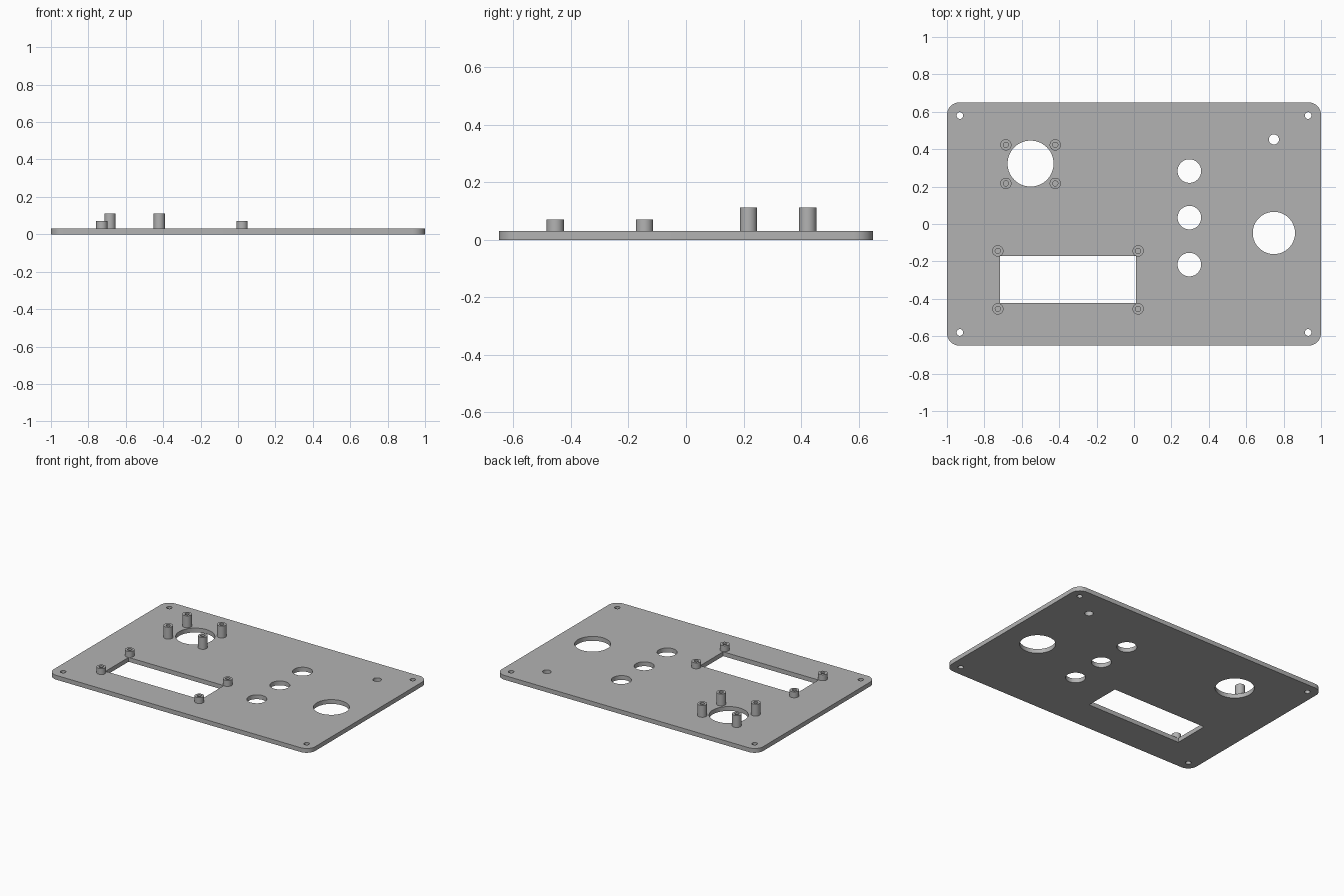
import bpy, bmesh
from math import cos, sin, pi, radians
from mathutils import Vector, Matrix

cube = bpy.data.objects.get("Cube")
if cube:
    bpy.data.objects.remove(cube)

THICK = 0.03

grey = bpy.data.materials.new("panel_grey")
grey.use_nodes = True
colour = (0.45, 0.45, 0.45, 1)
grey.diffuse_color = colour
grey.node_tree.nodes["Principled BSDF"].inputs["Base Color"].default_value = colour


def add_mesh(name, bm):
    bmesh.ops.remove_doubles(bm, verts=bm.verts, dist=1e-5)
    bmesh.ops.recalc_face_normals(bm, faces=bm.faces)
    mesh = bpy.data.meshes.new(name)
    bm.to_mesh(mesh)
    bm.free()
    mesh.materials.clear()
    mesh.materials.append(grey)
    obj = bpy.data.objects.new(name, mesh)
    bpy.context.collection.objects.link(obj)
    bpy.ops.object.select_all(action='DESELECT')
    obj.select_set(True)
    bpy.context.view_layer.objects.active = obj
    bpy.ops.object.shade_smooth_by_angle(angle=radians(30))
    return obj


def circle(x, y, r, n=48):
    return [(x + r * cos(2 * pi * i / n), y + r * sin(2 * pi * i / n)) for i in range(n)]


def rounded_rect(w, d, r, n=10):
    pts = []
    for k, (sx, sy) in enumerate([(1, 1), (-1, 1), (-1, -1), (1, -1)]):
        for i in range(n + 1):
            a = (k + i / n) * pi / 2
            pts.append((sx * (w - r) + r * cos(a), sy * (d - r) + r * sin(a)))
    return pts


# Panel outline followed by every opening
loops = [rounded_rect(1.0, 0.65, 0.066)]
x0, x1, y0, y1 = -0.717, 0.012, -0.423, -0.172
loops.append([(x0, y0), (x1, y0), (x1, y1), (x0, y1)])      # display window
loops.append(circle(-0.553, 0.323, 0.123, 64))              # sensor opening
loops.append(circle(0.748, -0.048, 0.113, 64))              # dial opening
loops.append(circle(0.748, 0.452, 0.027))                   # indicator hole
loops += [circle(0.296, y, 0.063) for y in (0.283, 0.034, -0.217)]   # button holes
loops += [circle(sx * 0.931, sy * 0.58, 0.018, 24)          # corner screw holes
          for sx in (-1, 1) for sy in (-1, 1)]

curve = bpy.data.curves.new("panel_outline", 'CURVE')
curve.dimensions = '2D'
curve.fill_mode = 'BOTH'
curve.extrude = THICK / 2
for pts in loops:
    spline = curve.splines.new('POLY')
    spline.points.add(len(pts) - 1)
    for p, (x, y) in zip(spline.points, pts):
        p.co = (x, y, 0, 1)
    spline.use_cyclic_u = True
outline = bpy.data.objects.new("panel_outline", curve)
bpy.context.collection.objects.link(outline)
bpy.context.view_layer.update()
bm = bmesh.new()
bm.from_mesh(outline.to_mesh())
outline.to_mesh_clear()
bpy.data.objects.remove(outline)
bpy.data.curves.remove(curve)
bmesh.ops.translate(bm, verts=bm.verts, vec=(0, 0, THICK / 2))
add_mesh("panel", bm)


# Hollow standoff turned from a half profile
def standoff(name, x, y, top, outer=0.03, bore=0.014):
    floor = THICK + 0.001
    profile = [(0, THICK), (outer, THICK), (outer, top), (bore, top), (bore, floor), (0, floor)]
    bm = bmesh.new()
    verts = [bm.verts.new((r, 0, z)) for r, z in profile]
    edges = [bm.edges.new(pair) for pair in zip(verts, verts[1:])]
    bmesh.ops.spin(bm, geom=verts + edges, cent=(0, 0, 0), axis=(0, 0, 1),
                   angle=2 * pi, steps=32)
    obj = add_mesh(name, bm)
    obj.location = (x, y, 0)


for side, sx in (("right", -1), ("left", 1)):
    for end, sy in (("front", -1), ("back", 1)):
        standoff(f"sensor_standoff_{end}_{side}", -0.553 + sx * 0.132, 0.32 + sy * 0.103, 0.112)
        standoff(f"display_standoff_{end}_{side}", -0.353 + sx * 0.375, -0.299 + sy * 0.155, 0.071)
